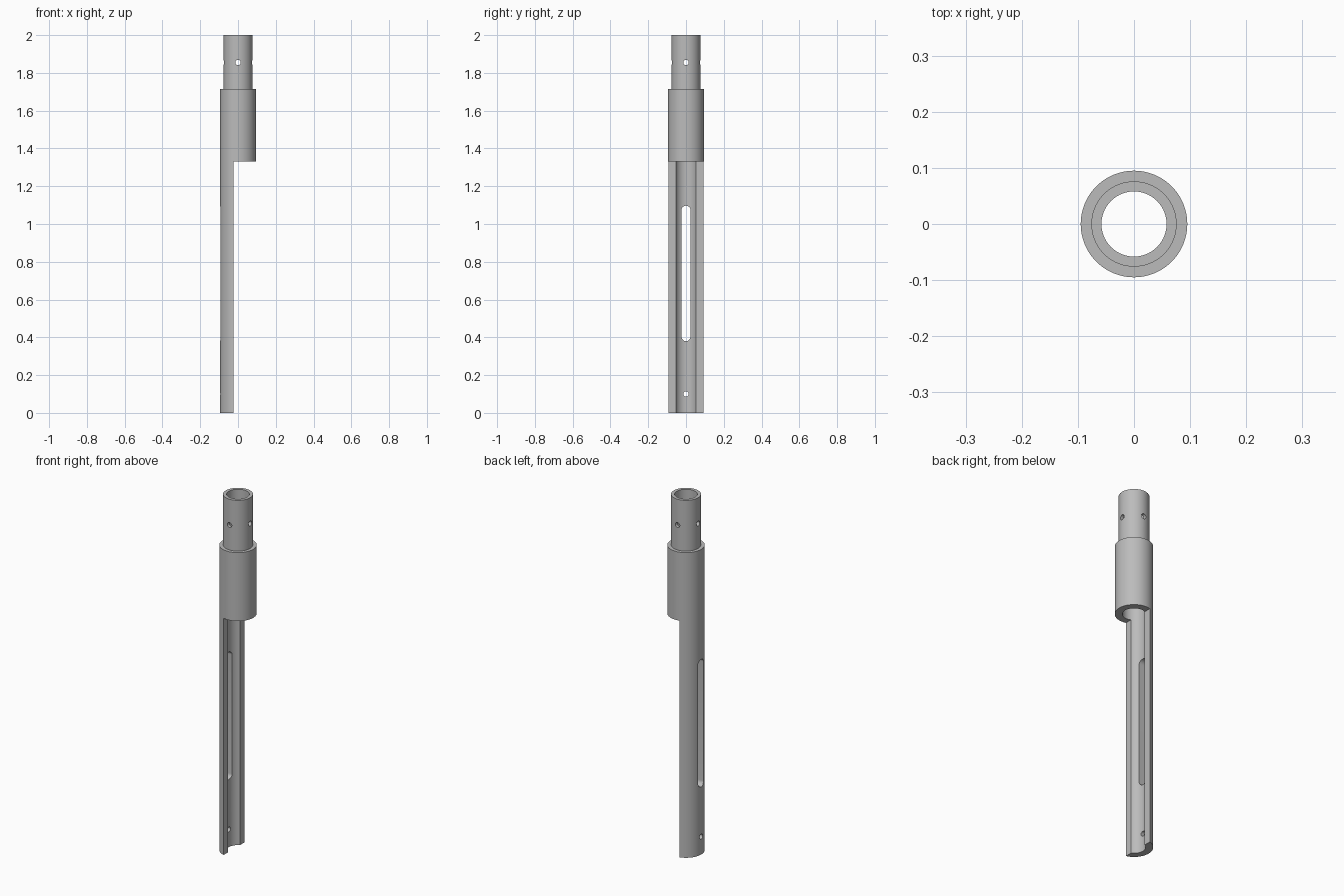
import bpy, bmesh, math
from mathutils import Matrix

if "Cube" in bpy.data.objects:
    bpy.data.objects.remove(bpy.data.objects["Cube"], do_unlink=True)

OUTER, NECK, BORE = 0.095, 0.076, 0.058
SHOULDER, COLLAR_BASE, TOP = 1.715, 1.33, 2.0
CUT_X = -0.025
SEGMENTS = 96

steel = bpy.data.materials.new("grey steel")
steel.use_nodes = True
grey = (0.5, 0.5, 0.5, 1)
steel.diffuse_color = grey
steel.node_tree.nodes["Principled BSDF"].inputs["Base Color"].default_value = grey


def make_object(name, bm):
    bmesh.ops.recalc_face_normals(bm, faces=bm.faces)
    mesh = bpy.data.meshes.new(name)
    bm.to_mesh(mesh)
    bm.free()
    obj = bpy.data.objects.new(name, mesh)
    bpy.context.collection.objects.link(obj)
    return obj


def lathe(name, profile):
    """Closed radius/height profile turned about the z axis."""
    bm = bmesh.new()
    rings = []
    for i in range(SEGMENTS):
        a = 2 * math.pi * i / SEGMENTS
        rings.append([bm.verts.new((r * math.cos(a), r * math.sin(a), z)) for r, z in profile])
    n = len(profile)
    for i in range(SEGMENTS):
        a, b = rings[i], rings[(i + 1) % SEGMENTS]
        for j in range(n):
            k = (j + 1) % n
            bm.faces.new((a[j], b[j], b[k], a[k]))
    return make_object(name, bm)


def slot_cutter(name, radius, low, high, x_min, x_max):
    """Round-ended prism along x; low == high gives a plain drill."""
    bm = bmesh.new()
    outline = []
    for centre, start in ((high, 0), (low, math.pi)):
        for i in range(17):
            a = start + math.pi * i / 16
            if low == high and i == 16:
                continue
            outline.append((radius * math.cos(a), centre + radius * math.sin(a)))
    face = bm.faces.new([bm.verts.new((x_min, y, z)) for y, z in outline])
    extruded = bmesh.ops.extrude_face_region(bm, geom=[face])["geom"]
    moved = [v for v in extruded if isinstance(v, bmesh.types.BMVert)]
    bmesh.ops.translate(bm, verts=moved, vec=(x_max - x_min, 0, 0))
    return make_object(name, bm)


# Turned tube with narrower neck
tube = lathe("slotted_tube", [(BORE, 0), (OUTER, 0), (OUTER, SHOULDER),
                              (NECK, SHOULDER), (NECK, TOP), (BORE, TOP)])
tube.data.materials.append(steel)

# Open side below the collar
bm = bmesh.new()
bmesh.ops.create_cube(bm, size=1, matrix=Matrix.Translation((CUT_X + 0.1, 0, COLLAR_BASE - 0.75))
                      @ Matrix.Diagonal((0.2, 0.4, 1.5, 1)))
cutters = [make_object("side_cutter", bm)]

# Long slot and foot hole in the back wall
cutters.append(slot_cutter("slot_cutter", 0.024, 0.404, 1.073, -0.2, 0))
cutters.append(slot_cutter("foot_hole_cutter", 0.014, 0.1, 0.1, -0.2, 0))

# Four cross holes through the neck
for k in range(4):
    drill = slot_cutter("neck_hole_cutter", 0.014, 1.855, 1.855, 0.03, 0.2)
    drill.data.transform(Matrix.Rotation(k * math.pi / 2, 4, "Z"))
    cutters.append(drill)

for c in cutters:
    c.hide_render = True
    mod = tube.modifiers.new(c.name, "BOOLEAN")
    mod.operation, mod.solver, mod.object = "DIFFERENCE", "EXACT", c

# Bake the cuts and remove the cutters
bpy.context.view_layer.update()
depsgraph = bpy.context.evaluated_depsgraph_get()
baked = bpy.data.meshes.new_from_object(tube.evaluated_get(depsgraph))
tube.modifiers.clear()
tube.data = baked
baked.materials.clear()
baked.materials.append(steel)
for p in baked.polygons:
    p.material_index = 0
for c in cutters:
    bpy.data.objects.remove(c, do_unlink=True)

bpy.ops.object.select_all(action="DESELECT")
tube.select_set(True)
bpy.context.view_layer.objects.active = tube
bpy.ops.object.shade_smooth_by_angle(angle=math.radians(30))
